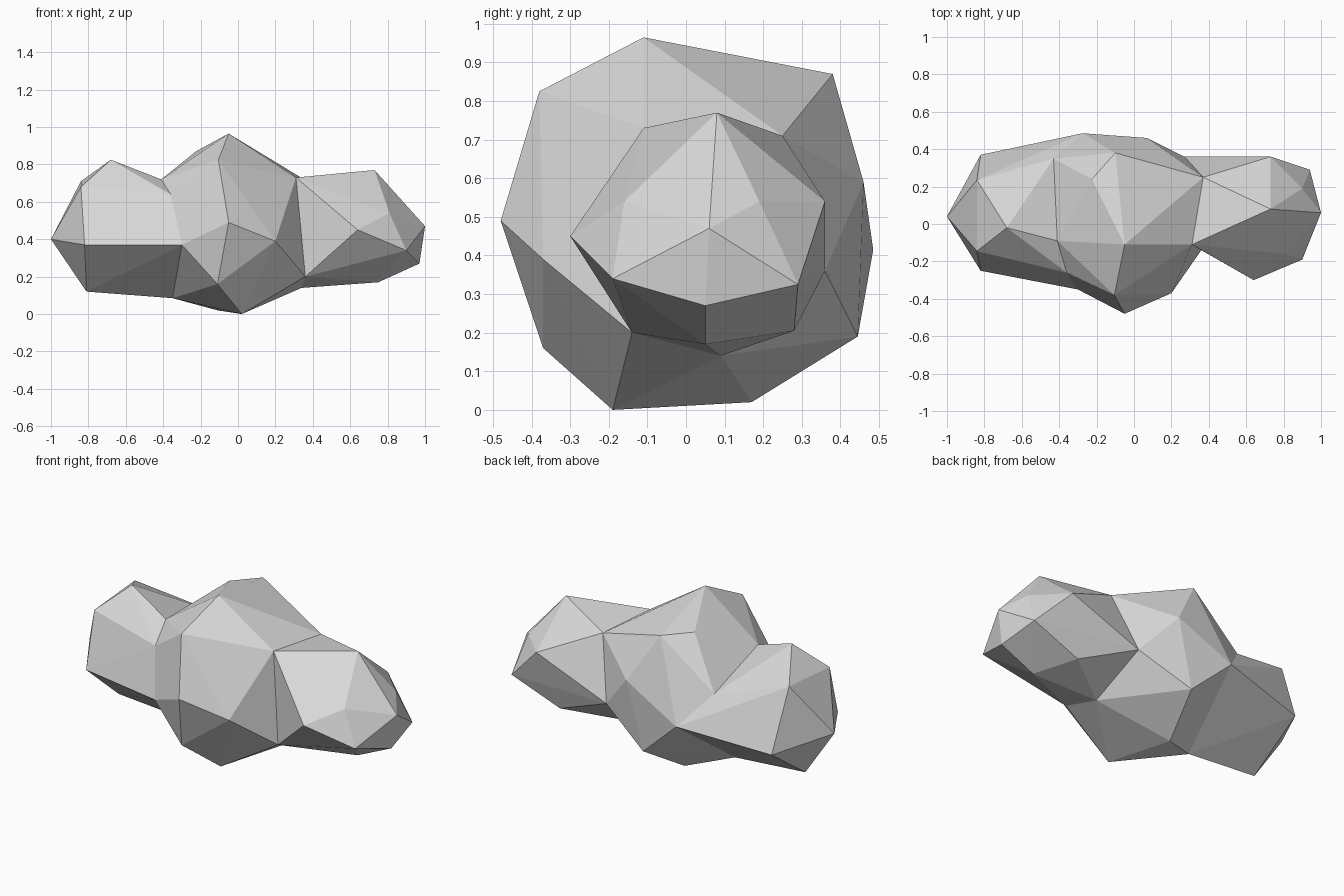
import bpy
import bmesh

default_cube = bpy.data.objects.get("Cube")
if default_cube:
    bpy.data.objects.remove(default_cube, do_unlink=True)

# One flat stone colour
stone = bpy.data.materials.new("grey stone")
stone.use_nodes = True
grey = (0.7, 0.7, 0.7, 1)
stone.diffuse_color = grey
shader = next(n for n in stone.node_tree.nodes if n.type == "BSDF_PRINCIPLED")
shader.inputs["Base Color"].default_value = grey
shader.inputs["Roughness"].default_value = 0.9

# Corner points in hundredths of a unit.
# Creases where the end lobes meet the middle lobe
left_crease = [(31, -11, 73), (37, 25, 71), (27, 36, 36),
               (34, 9, 14), (36, -14, 20)]
right_crease = [(-41, -9, 72), (-36, -26, 64), (-30, -35, 37),
                (-35, 4, 8.5), (-27.5, 48.5, 41.5), (-43, 35, 60)]

# Middle lobe: crown, waist and underside
crown = [(-5, -11, 96.5), (-10, 38, 87), (-22.5, 24, 87), (-10.5, -38, 82.5)]
waist = [(7, 46, 59), (-5, -48, 49), (20, -37, 39)]
underside = [(-11, -37, 16), (-3, 44.5, 19), (2, -19, 0), (-11, 17, 2)]

# Left lobe: upper knob and lower rim
left_top = [(73, 8, 77), (73, 36, 54), (81, -16, 54), (90, 19, 54)]
left_rim = [(100, 6, 47), (64, -30, 45), (90, -19, 34), (97, 5, 27),
            (94, 29, 32.5), (75, 5, 17), (63, 28, 20.5)]

# Right lobe: upper knob and lower rim
right_top = [(-68, -2, 82.5), (-84, 23.5, 71), (-84, -14.5, 68)]
right_rim = [(-100, 4, 40), (-82, 37, 35), (-82, -25, 37), (-81, 4, 12)]


def add_lobe(bm, points, creases):
    """Wrap a faceted shell round the points, left open at each crease."""
    verts = [bm.verts.new([c / 100 for c in p]) for p in points]
    point_of = dict(zip(verts, points))
    old_faces = set(bm.faces)
    bmesh.ops.convex_hull(bm, input=verts)
    shell = [f for f in bm.faces if f not in old_faces]
    bmesh.ops.recalc_face_normals(bm, faces=shell)

    # The caps inside the joint are hidden, so they are dropped
    caps = [f for f in shell
            if any(all(point_of[v] in crease for v in f.verts)
                   for crease in creases)]
    bmesh.ops.delete(bm, geom=caps, context="FACES_ONLY")


bm = bmesh.new()
add_lobe(bm, crown + waist + underside + left_crease + right_crease,
         [left_crease, right_crease])
add_lobe(bm, left_top + left_rim + left_crease, [left_crease])
add_lobe(bm, right_top + right_rim + right_crease, [right_crease])

# Weld the lobes along their creases and clear stray edges and points
bmesh.ops.remove_doubles(bm, verts=bm.verts[:], dist=0.001)
loose_edges = [e for e in bm.edges if not e.link_faces]
bmesh.ops.delete(bm, geom=loose_edges, context="EDGES")
loose_verts = [v for v in bm.verts if not v.link_faces]
bmesh.ops.delete(bm, geom=loose_verts, context="VERTS")
for face in bm.faces:
    face.smooth = False

mesh = bpy.data.meshes.new("boulder")
bm.to_mesh(mesh)
bm.free()
mesh.materials.append(stone)
boulder = bpy.data.objects.new("boulder", mesh)
bpy.context.collection.objects.link(boulder)
